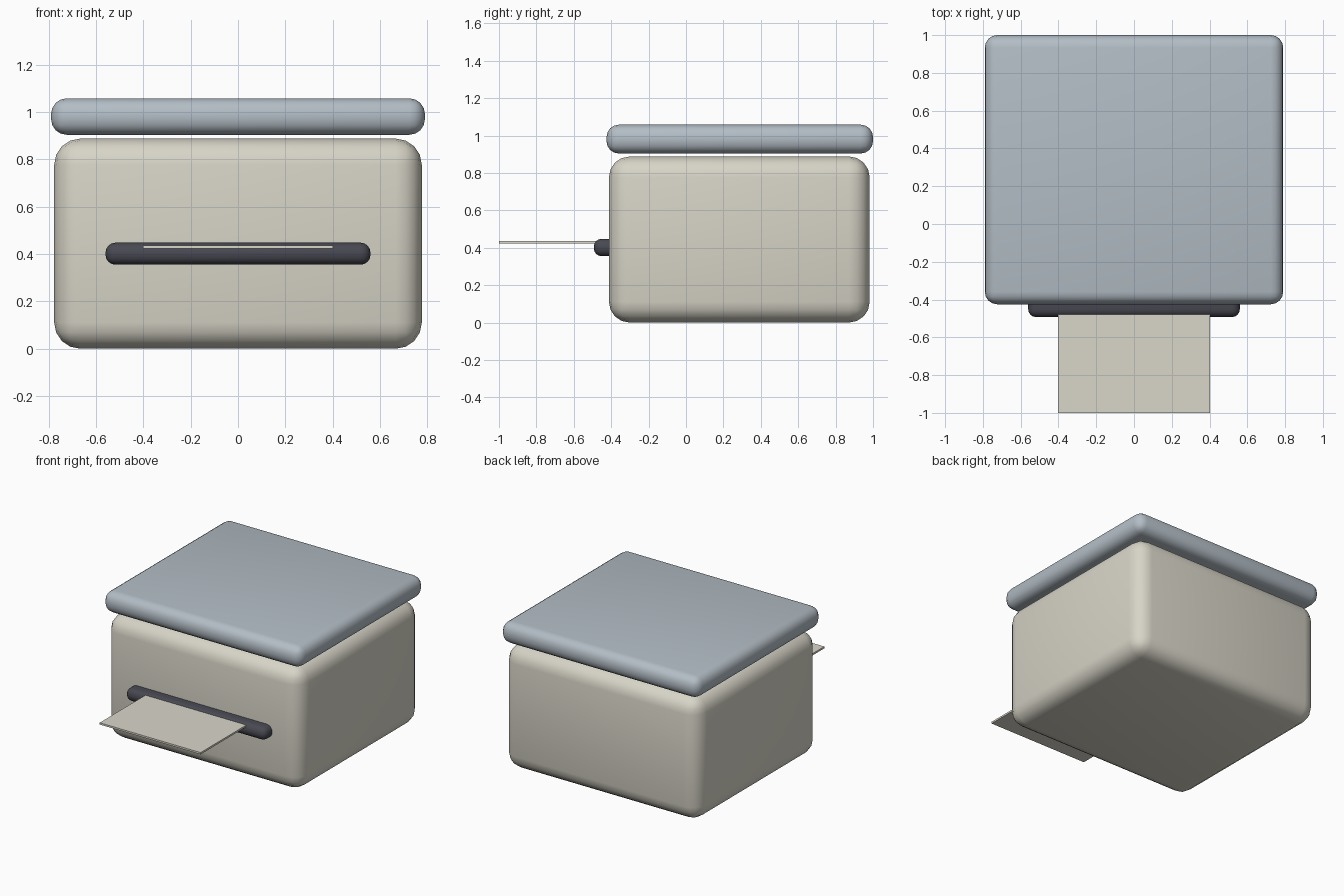
import bpy
import math

if "Cube" in bpy.data.objects:
    bpy.data.objects.remove(bpy.data.objects["Cube"])


def material(name, rgb):
    m = bpy.data.materials.new(name)
    m.diffuse_color = (*rgb, 1.0)
    m.use_nodes = True
    m.node_tree.nodes["Principled BSDF"].inputs["Base Color"].default_value = m.diffuse_color
    return m


cream = material("warm_cream", (0.68, 0.66, 0.57))
blue_grey = material("blue_grey", (0.45, 0.51, 0.56))
charcoal = material("charcoal", (0.065, 0.065, 0.085))
paper_white = material("paper", (0.70, 0.68, 0.59))


def box(name, lo, hi, mat, bevel=0.0, segments=4):
    """Box between two corners, with optional rounded edges."""
    centre = [(a + b) / 2 for a, b in zip(lo, hi)]
    bpy.ops.mesh.primitive_cube_add(size=1, location=centre)
    obj = bpy.context.object
    obj.name = name
    obj.scale = [b - a for a, b in zip(lo, hi)]
    bpy.ops.object.transform_apply(location=False, rotation=False, scale=True)
    obj.data.materials.append(mat)
    if bevel:
        mod = obj.modifiers.new("rounded_edges", "BEVEL")
        mod.width = bevel
        mod.segments = segments
        mod.limit_method = "NONE"
        bpy.ops.object.modifier_apply(modifier=mod.name)
        bpy.ops.object.shade_smooth_by_angle(angle=math.radians(40))
    return obj


# Main housing
box("body", (-0.777, -0.412, 0.0), (0.777, 0.982, 0.888), cream, 0.111, 4)

# Floating rounded lid
box("lid", (-0.79, -0.425, 0.904), (0.79, 1.0, 1.058), blue_grey, 0.066, 4)

# Dark outlet slot on the front, set into the housing
box("slot", (-0.56, -0.493, 0.355), (0.56, -0.33, 0.448), charcoal, 0.042, 4)

# Thin sheet coming out of the slot
box("paper_sheet", (-0.402, -1.0, 0.423), (0.402, -0.44, 0.436), paper_white)
